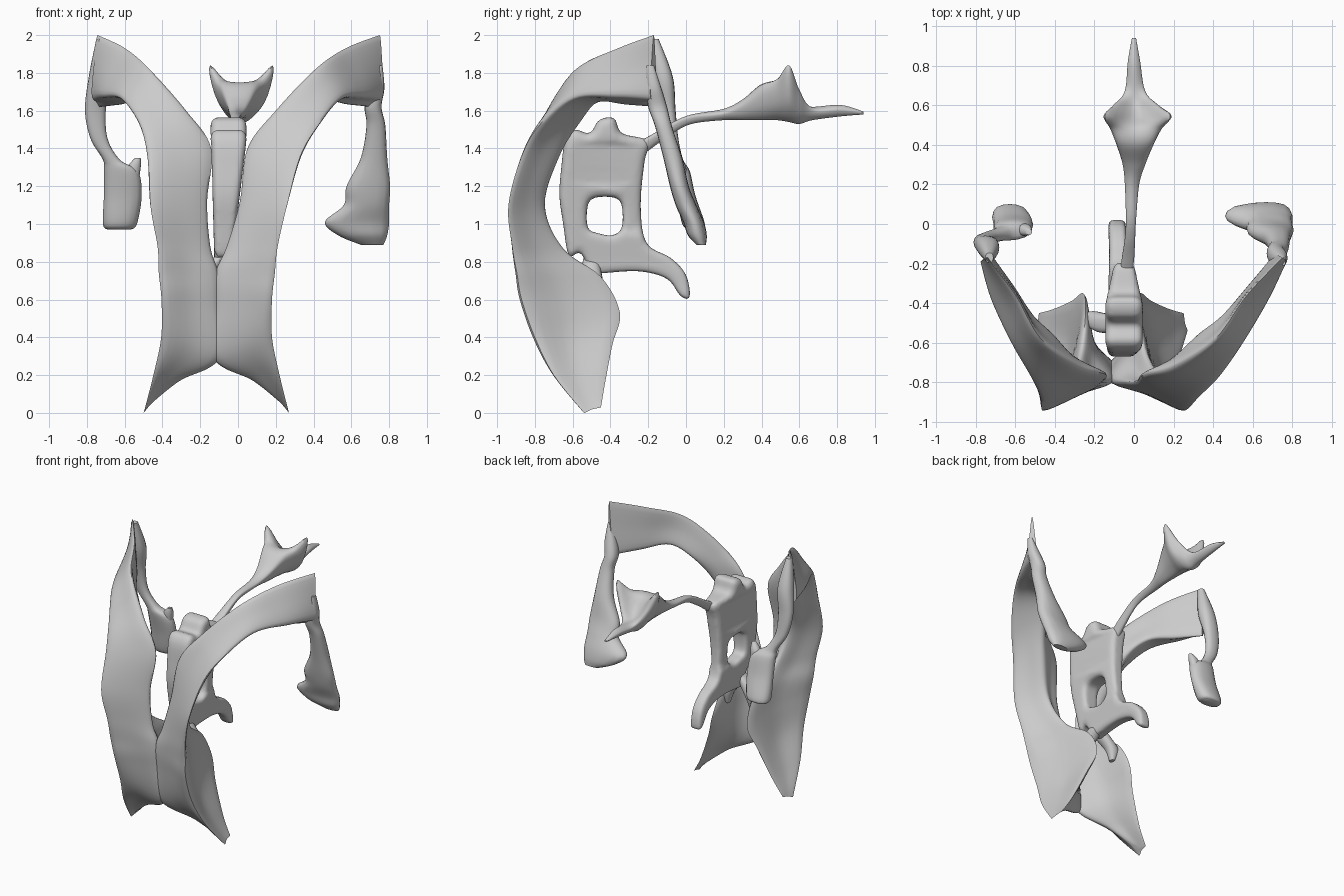
import bpy, bmesh
from mathutils import Vector as V

if "Cube" in bpy.data.objects:
    bpy.data.objects.remove(bpy.data.objects["Cube"])


def smooth(ob):
    bpy.ops.object.select_all(action='DESELECT')
    ob.select_set(True)
    bpy.context.view_layer.objects.active = ob
    bpy.ops.object.shade_smooth_by_angle(angle=1.1)


def spline(p, n, closed):
    # Interpolating spline through control points, n samples per span
    out, m = [], len(p)
    for i in range(m if closed else m - 1):
        if closed:
            a, b, c, d = p[i - 1], p[i], p[(i + 1) % m], p[(i + 2) % m]
        else:
            a, b, c, d = p[max(i - 1, 0)], p[i], p[i + 1], p[min(i + 2, m - 1)]
        for k in range(n):
            t = k / n
            out.append(b + (c - a) * t / 2 + (a * 2 - b * 5 + c * 4 - d) * t * t / 2
                       + (b * 3 - a - c * 3 + d) * t ** 3 / 2)
    return out if closed else out + [p[-1]]


def loft(name, rings, n_ring=5, n_len=7):
    # Smooth skin through rings of equal point count
    rings = [spline([V(q) for q in r], n_ring, True) for r in rings]
    lines = [spline(list(l), n_len, False) for l in zip(*rings)]
    bm = bmesh.new()
    g = [[bm.verts.new(q) for q in l] for l in lines]
    m = len(g)
    for i in range(m):
        for j in range(len(g[0]) - 1):
            bm.faces.new((g[i][j], g[i][j + 1], g[(i + 1) % m][j + 1], g[(i + 1) % m][j]))
    for j in (0, -1):
        bm.faces.new([l[j] for l in g])
    bmesh.ops.recalc_face_normals(bm, faces=bm.faces)
    me = bpy.data.meshes.new(name)
    bm.to_mesh(me)
    bm.free()
    ob = bpy.data.objects.new(name, me)
    bpy.context.collection.objects.link(ob)
    smooth(ob)
    return ob


def horn(name, stations):
    # Flat elliptical sections: x, y, z, half width, half depth
    loft(name, [[(x + a * w, y + b * d, z) for a, b in
                 ((1, 0), (.75, .75), (0, 1), (-.75, .75), (-1, 0), (-.75, -.75), (0, -1), (.75, -.75))]
                for x, y, z, w, d in stations], 2)


def ramp(v, a, b):
    return min(max((v - a) / (b - a), 0), 1)


def to_left(p):
    # Mirror about a midline that leans with height; the left sheet is a bit wider
    pts = [(-.1, -.115), (.8, -.112), (1.2, -.068), (1.5, -.035), (2.1, -.025)]
    for (a, q), (b, r) in zip(pts, pts[1:]):
        if p.z <= b:
            c = q + (r - q) * ramp(p.z, a, b) + .03 * ramp(p.y, -.5, -.2) * (p.z > 1.5)
            break
    wide = .05 * ramp(p.x, .05, .28) * ramp(p.z, .8, 1.1) * (1 - ramp(p.z, 1.3, 1.7))
    return (2 * c - p.x - wide, p.y, p.z)


# Large curved side chambers: lateral edge, medial edge, rear edge per section
chamber = [
    ((.27, -.54, .0), (.23, -.54, .05), (.25, -.45, .03)),
    ((.22, -.70, .20), (.08, -.62, .17), (.18, -.43, .15)),
    ((.18, -.80, .40), (-.13, -.72, .29), (.09, -.39, .36)),
    ((.18, -.87, .60), (-.13, -.77, .58), (.03, -.35, .53)),
    ((.195, -.895, .74), (-.12, -.79, .74), (.02, -.45, .72)),
    ((.21, -.92, .88), (-.06, -.80, .88), (.06, -.65, .87)),
    ((.26, -.94, 1.10), (.01, -.80, 1.12), (.14, -.75, 1.10)),
    ((.33, -.87, 1.36), (.05, -.76, 1.40), (.24, -.67, 1.36)),
    ((.43, -.77, 1.53), (.20, -.72, 1.60), (.33, -.56, 1.54)),
    ((.55, -.60, 1.67), (.41, -.58, 1.82), (.45, -.46, 1.65)),
    ((.68, -.38, 1.69), (.57, -.36, 1.93), (.58, -.31, 1.64)),
    ((.77, -.19, 1.69), (.75, -.17, 2.0), (.71, -.15, 1.63)),
]


def section(a, b, c):
    a, b, c = V(a), V(b), V(c)
    mid = (a + b + c) / 3
    hollow = lambda p, q, k: ((p + q) / 2).lerp(mid, k)
    up = ramp(a.z, .7, 1.2)
    return [a, hollow(a, b, -.05 - .15 * up), b, hollow(b, c, .32 - .4 * up),
            c, hollow(c, a, .28 - .4 * up)]


right = [section(*s) for s in chamber]
loft("right_chamber", right)
loft("left_chamber", [[to_left(p) for p in r] for r in right])

# Drooping rear horns, different on each side
horn("right_lower_horn", [
    (.755, -.19, 1.84, .01, .02), (.735, -.17, 1.72, .04, .04), (.715, -.15, 1.62, .045, .05),
    (.73, -.12, 1.52, .05, .045), (.72, -.07, 1.35, .07, .05), (.69, -.035, 1.2, .115, .05),
    (.68, 0, 1.1, .12, .055), (.63, .04, 1.01, .17, .055), (.66, .06, .94, .13, .05),
    (.71, .08, .89, .06, .025)])
horn("left_lower_horn", [
    (-.73, -.17, 1.98, .02, .025), (-.735, -.12, 1.78, .055, .05), (-.755, -.09, 1.6, .055, .035),
    (-.735, -.07, 1.45, .045, .03), (-.67, -.05, 1.34, .045, .035), (-.62, -.03, 1.28, .09, .05),
    (-.61, 0, 1.15, .1, .05), (-.625, .04, 1.0, .09, .06), (-.63, .05, .97, .06, .03)])
horn("left_horn_corner", [(-.53, -.04, 1.35, .015, .015), (-.55, -.03, 1.30, .035, .03),
                          (-.57, -.02, 1.2, .04, .03)])

# Central plate: side outline with a window, thickened then tapered
outline = [(-.66, 1.3), (-.64, 1.44), (-.59, 1.5), (-.51, 1.48), (-.46, 1.55), (-.38, 1.56),
           (-.34, 1.48), (-.2, 1.44), (-.22, 1.33), (-.24, 1.1), (-.21, .9), (-.08, .82), (0, .73),
           (.02, .61), (-.03, .62), (-.1, .71), (-.25, .75), (-.44, .74), (-.5, .74), (-.56, .85),
           (-.62, .83), (-.65, 1.0), (-.67, 1.15)]
window = [(-.52, .98), (-.52, 1.1), (-.48, 1.14), (-.38, 1.14), (-.34, 1.1), (-.34, .98),
          (-.39, .94), (-.46, .95)]
cu = bpy.data.curves.new("plate_outline", 'CURVE')
cu.dimensions, cu.fill_mode = '2D', 'BOTH'
cu.extrude, cu.bevel_depth, cu.bevel_resolution, cu.offset = .06, .04, 3, -.04
for pts in (outline, window):
    s = cu.splines.new('POLY')
    fine = spline([V(p) for p in pts], 4, True)
    s.points.add(len(fine) - 1)
    for sp, p in zip(s.points, fine):
        sp.co = (p.x, p.y, 0, 1)
    s.use_cyclic_u = True
helper = bpy.data.objects.new("plate_outline", cu)
bpy.context.collection.objects.link(helper)
dg = bpy.context.evaluated_depsgraph_get()
me = bpy.data.meshes.new_from_object(helper.evaluated_get(dg))
bpy.data.objects.remove(helper)
bm = bmesh.new()
bm.from_mesh(me)
bmesh.ops.remove_doubles(bm, verts=bm.verts, dist=.0005)
for v in bm.verts:
    y, z, w = v.co
    half = .045 + .05 * ramp(z, .8, 1.45)
    half *= 1 - .45 * ramp(y, -.4, -.2) * (z > .95)
    v.co = (-.085 + .035 * ramp(z, .7, 1.4) + w * 10 * half, y, z)
bmesh.ops.recalc_face_normals(bm, faces=bm.faces)
bm.to_mesh(me)
bm.free()
plate = bpy.data.objects.new("central_plate", me)
bpy.context.collection.objects.link(plate)
rm = plate.modifiers.new("skin", 'REMESH')
rm.mode, rm.voxel_size, rm.use_smooth_shade = 'VOXEL', .012, True
sm = plate.modifiers.new("soften", 'SMOOTH')
sm.iterations = 4

# Short links from the plate down into both side chambers
for side, x in (("right", -.01), ("left", -.21)):
    horn(side + "_link", [(-.09, -.5, .83, .03, .04), ((x - .1) / 2, -.5, .76, .05, .05),
                          (x, -.48, .68, .045, .04), (x, -.48, .6, .015, .02)])

# Thin duct opening into the cupped rear chamber: y, half width, bottom, peak, middle, x
rear = [(-.26, .03, 1.34, 1.42, 1.43, -.04), (-.17, .03, 1.41, 1.47, 1.48, -.03),
        (-.07, .025, 1.48, 1.53, 1.54, -.02), (.03, .025, 1.53, 1.57, 1.58, -.015),
        (.2, .035, 1.55, 1.59, 1.61, -.01), (.3, .055, 1.55, 1.64, 1.66, 0),
        (.4, .09, 1.55, 1.72, 1.74, .005), (.48, .125, 1.55, 1.76, 1.74, .01),
        (.545, .165, 1.54, 1.84, 1.67, .018), (.6, .11, 1.53, 1.71, 1.63, .01),
        (.67, .05, 1.55, 1.61, 1.62, .005), (.82, .03, 1.57, 1.61, 1.63, 0),
        (.94, .01, 1.58, 1.59, 1.595, 0)]
loft("duct_and_rear_chamber", [
    [(x, y, lo), (x + w * .75, y, lo * .65 + hi * .35), (x + w, y, hi), (x, y, mid),
     (x - w, y, hi), (x - w * .75, y, lo * .65 + hi * .35)]
    for y, w, lo, hi, mid, x in rear])
